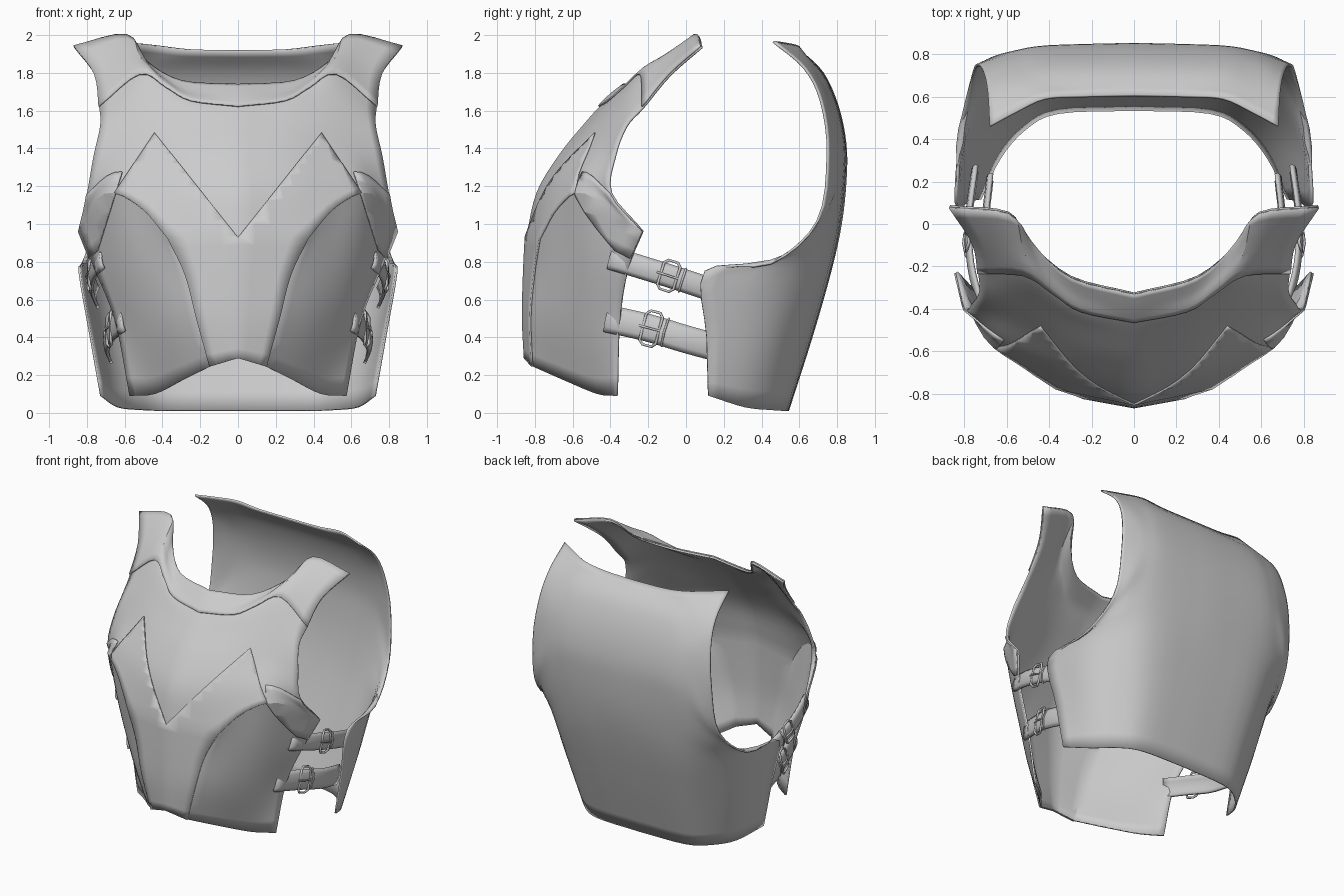
import bpy, bmesh, math
from mathutils import Vector

if "Cube" in bpy.data.objects:
    bpy.data.objects.remove(bpy.data.objects["Cube"])

steel = bpy.data.materials.new("plain_grey")
steel.diffuse_color = (0.6, 0.6, 0.6, 1)
steel.use_nodes = True
steel.node_tree.nodes["Principled BSDF"].inputs["Base Color"].default_value = steel.diffuse_color
N = 4  # spline steps between control points


def spline(pts, breaks=()):
    """Smooth curve through pts, sharp at the given indices."""
    cuts = [0, *breaks, len(pts) - 1]
    out = [Vector(pts[0])]
    for a, b in zip(cuts, cuts[1:]):
        seg = [Vector(p) for p in pts[a:b + 1]]
        seg = [2 * seg[0] - seg[1]] + seg + [2 * seg[-1] - seg[-2]]
        for k in range(1, len(seg) - 2):
            p0, p1, p2, p3 = seg[k - 1:k + 3]
            for s in range(1, N + 1):
                t = s / N
                out.append(0.5 * (2 * p1 + (p2 - p0) * t + (2 * p0 - 5 * p1 + 4 * p2 - p3) * t * t
                                  + (3 * p1 - p0 - 3 * p2 + p3) * t ** 3))
    return out


def loft(rows, crease_row=None, crease_col=None):
    """Grid of points through the control rows."""
    fine = []
    for r, row in enumerate(rows):
        sharp = crease_row is not None and r <= crease_row
        fine.append(spline(row, (crease_col,) if sharp else ()))
    cols = [spline(c, (crease_row,) if crease_row else ()) for c in zip(*fine)]
    return [list(r) for r in zip(*cols)]


def finish(obj, angle=30):
    obj.data.materials.append(steel)
    bpy.context.view_layer.objects.active = obj
    for o in bpy.context.selected_objects:
        o.select_set(False)
    obj.select_set(True)
    if obj.type == 'MESH':
        bpy.ops.object.shade_smooth_by_angle(angle=math.radians(angle))
    return obj


def sheet(name, grid, keep=lambda i, j: True, cuts=(), flip=False, thick=0.012, side=-1, mirror=True):
    """Thin plate from a grid; cuts are (x, z) lines keeping their left side."""
    bm = bmesh.new()
    vs = [[bm.verts.new(p) for p in row] for row in grid]
    for i in range(len(grid) - 1):
        for j in range(len(grid[0]) - 1):
            if keep(i, j):
                q = [vs[i][j], vs[i][j + 1], vs[i + 1][j + 1], vs[i + 1][j]]
                bm.faces.new(q[::-1] if flip else q)
    for (ax, az), (bx, bz) in cuts:
        bmesh.ops.bisect_plane(bm, geom=bm.verts[:] + bm.edges[:] + bm.faces[:], plane_co=(ax, 0, az),
                               plane_no=(bz - az, 0, ax - bx), clear_outer=True)
    bmesh.ops.delete(bm, geom=[v for v in bm.verts if not v.link_faces], context='VERTS')
    me = bpy.data.meshes.new(name)
    bm.to_mesh(me)
    bm.free()
    ob = bpy.data.objects.new(name, me)
    bpy.context.collection.objects.link(ob)
    finish(ob)
    if mirror:
        m = ob.modifiers.new("mirror", 'MIRROR')
        m.use_clip = True
    s = ob.modifiers.new("thickness", 'SOLIDIFY')
    s.thickness, s.offset = thick, side
    # keep the shading modifier last
    for k, mod in enumerate([m for m in ob.modifiers if m.type in ('MIRROR', 'SOLIDIFY')]):
        ob.modifiers.move(ob.modifiers.find(mod.name), k)
    return ob


# Front plate, half, centre to side: waist rows then chest rows
WAIST = [
    [(0, -.85, .29), (.15, -.81, .245), (.30, -.64, .17), (.44, -.47, .10), (.575, -.37, .09)],
    [(0, -.86, .50), (.22, -.82, .50), (.38, -.68, .47), (.53, -.51, .45), (.65, -.355, .48)],
    [(0, -.855, .73), (.28, -.80, .73), (.45, -.68, .78), (.62, -.53, .80), (.76, -.31, .76)],
    [(0, -.845, .94), (.37, -.77, .92), (.52, -.67, 1.09), (.70, -.53, 1.16), (.84, -.23, .96)]]
CHEST = [
    [(0, -.79, 1.17), (.29, -.71, 1.2), (.47, -.62, 1.25), (.65, -.52, 1.27), (.80, -.40, 1.16)],
    [(0, -.67, 1.37), (.25, -.61, 1.39), (.43, -.53, 1.41), (.60, -.45, 1.41), (.765, -.38, 1.36)],
    [(0, -.54, 1.53), (.24, -.49, 1.55), (.42, -.42, 1.58), (.57, -.36, 1.58), (.73, -.32, 1.52)],
    [(0, -.46, 1.62), (.25, -.41, 1.65), (.38, -.33, 1.72), (.52, -.24, 1.79), (.735, -.23, 1.62)],
    [(0, -.40, 1.68), (.27, -.33, 1.70), (.44, -.20, 1.80), (.56, -.09, 1.90), (.76, -.09, 1.79)],
    [(0, -.33, 1.735), (.30, -.25, 1.755), (.49, -.08, 1.86), (.59, .05, 2.0), (.87, .08, 1.94)]]
front = loft(WAIST + CHEST, 3, 1)
sheet("front_plate", front)

# Raised belly plate with two upper points, side wings and collar on the front
V, PEAK, HIP = (0, .93), (.44, 1.48), (.64, 1.18)
sheet("belly_plate", front, lambda i, j: i >= 3 * N or j < N, [(PEAK, V), (HIP, PEAK)], thick=.009, side=1)
sheet("side_wing", front, lambda i, j: i < 4 * N and j >= 2 * N,
      [((.74, .86), HIP)[::-1], ((.70, .90), (.82, .78))], thick=.009, side=1)
sheet("collar", front, lambda i, j: i >= 7 * N, thick=.009, side=1)

# Back plate, half, centre to side
BACK = [
    [(0, .545, .01), (.36, .53, .01), (.52, .45, .015), (.64, .31, .03), (.73, .12, .09)],
    [(0, .67, .40), (.40, .65, .40), (.60, .54, .40), (.72, .38, .40), (.785, .11, .40)],
    [(0, .77, .75), (.44, .75, .75), (.66, .63, .74), (.79, .40, .70), (.845, .10, .75)],
    [(0, .825, 1.0), (.43, .805, 1.0), (.64, .735, .95), (.75, .62, .88), (.82, .45, .785)],
    [(0, .85, 1.23), (.42, .835, 1.23), (.60, .80, 1.19), (.69, .765, 1.11), (.765, .70, 1.01)],
    [(0, .85, 1.42), (.40, .84, 1.42), (.56, .815, 1.41), (.66, .785, 1.39), (.74, .755, 1.37)],
    [(0, .81, 1.62), (.40, .80, 1.62), (.55, .775, 1.63), (.64, .75, 1.64), (.71, .72, 1.65)],
    [(0, .73, 1.80), (.38, .72, 1.80), (.52, .69, 1.81), (.62, .66, 1.82), (.69, .63, 1.83)],
    [(0, .61, 1.92), (.25, .605, 1.925), (.42, .595, 1.945), (.56, .53, 1.96), (.68, .465, 1.97)]]
sheet("back_plate", loft(BACK), flip=True)


def wire(name, pts, radius, closed):
    cu = bpy.data.curves.new(name, 'CURVE')
    cu.dimensions = '3D'
    cu.bevel_depth, cu.bevel_resolution = radius, 1
    sp = cu.splines.new('POLY')
    sp.points.add(len(pts) - 1)
    for p, co in zip(sp.points, pts):
        p.co = (*co, 1)
    sp.use_cyclic_u = closed
    ob = bpy.data.objects.new(name, cu)
    bpy.context.collection.objects.link(ob)
    finish(ob)


# Side straps with buckles
STRAPS = {
    "upper": ([(.71, -.40, .82), (.76, -.20, .76), (.77, .02, .69), (.74, .26, .61)], .058, -.09),
    "lower": ([(.60, -.42, .50), (.66, -.20, .45), (.69, 0, .39), (.67, .22, .33)], .07, -.18)}
for level, (path, half, buckle_y) in STRAPS.items():
    for sx, tag in ((1, "right"), (-1, "left")):
        pts = [Vector((p.x * sx, p.y, p.z)) for p in spline(path)]
        rows = []
        for k, p in enumerate(pts):
            a = (pts[min(k + 1, len(pts) - 1)] - pts[max(k - 1, 0)]).normalized()
            out = Vector((sx, 0, 0))
            out = (out - a * out.dot(a)).normalized()
            up = a.cross(out) * -sx
            up = up if up.z > 0 else -up
            rows.append([p + up * half * w + out * .018 * (1 - w * w) for w in (-1, -.6, 0, .6, 1)])
            if k == min(range(len(pts)), key=lambda q: abs(pts[q].y - buckle_y)):
                frame = (p + out * .02 + a * (buckle_y - p.y), a, up, out)
        sheet(f"{level}_strap_{tag}", rows, flip=sx < 0, thick=.016, side=0, mirror=False)
        c, a, up, out = frame

        def at(u, w, h=0):
            return c + a * u + up * w + out * h
        w, b = half + .022, .045
        # frame, prong and keeper loop
        wire(f"{level}_buckle_{tag}", [at(-b, -w + .02), at(-b + .02, -w, -.01), at(b - .02, -w, -.01),
             at(b, -w + .02), at(b, w - .02), at(b - .02, w, -.01), at(-b + .02, w, -.01), at(-b, w - .02)],
             .008, True)
        wire(f"{level}_prong_{tag}", [at(-b - .02, 0, .004), at(0, 0, .014), at(b + .006, 0, .006)], .006, False)
        wire(f"{level}_keeper_{tag}", [at(b + .03, -half - .006, -.025), at(b + .03, -half, -.01),
             at(b + .03, 0, .008), at(b + .03, half, -.01), at(b + .03, half + .006, -.025)], .006, False)
